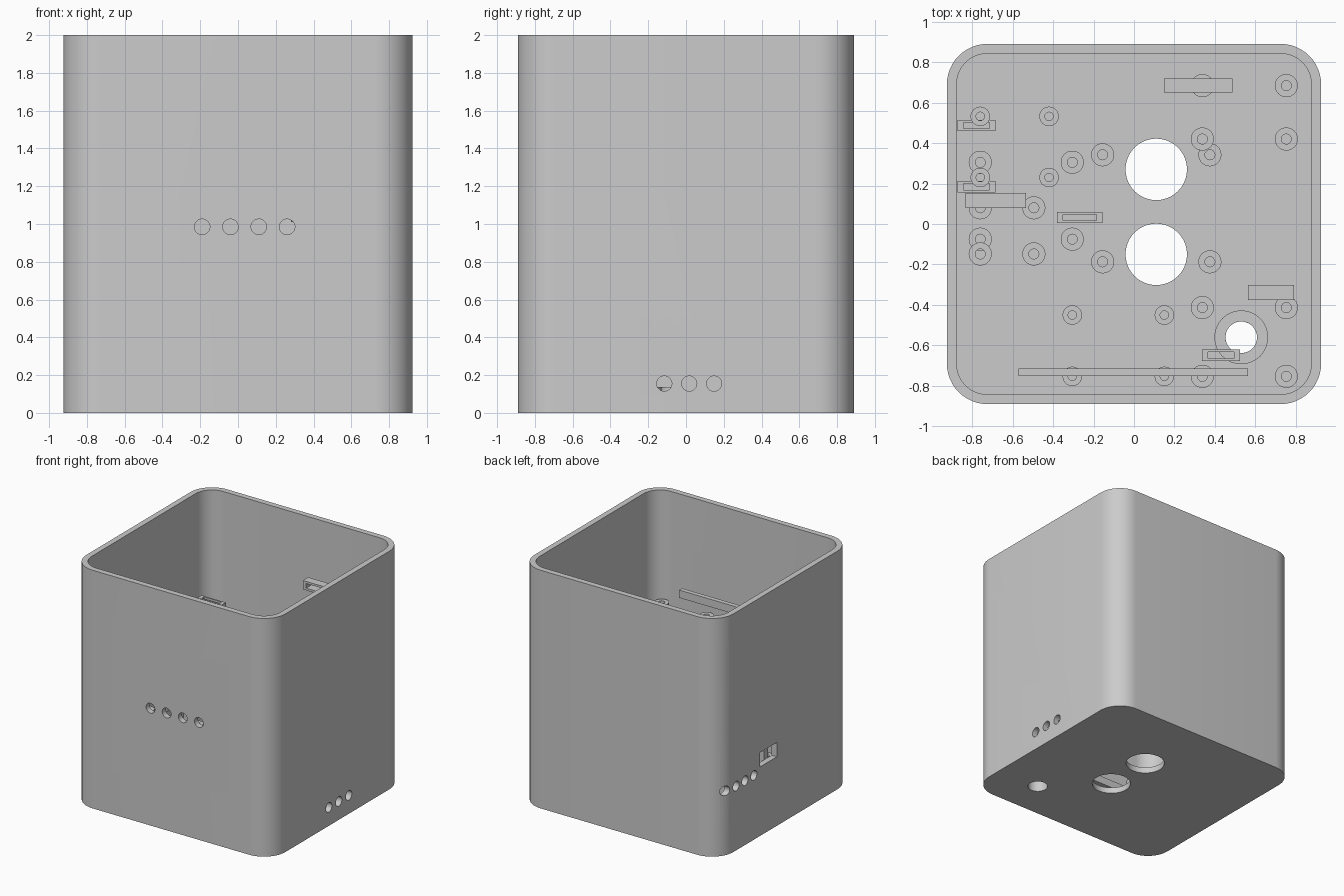
import bpy, bmesh, math
from mathutils import Matrix, Vector

if "Cube" in bpy.data.objects:
    bpy.data.objects.remove(bpy.data.objects["Cube"], do_unlink=True)

GREY = bpy.data.materials.new("plain grey")
GREY.use_nodes = True
COLOUR = (0.6, 0.6, 0.6, 1)
GREY.diffuse_color = COLOUR
GREY.node_tree.nodes["Principled BSDF"].inputs["Base Color"].default_value = COLOUR


def make(name, bm):
    bmesh.ops.recalc_face_normals(bm, faces=bm.faces)
    mesh = bpy.data.meshes.new(name)
    bm.to_mesh(mesh)
    bm.free()
    mesh.materials.append(GREY)
    ob = bpy.data.objects.new(name, mesh)
    bpy.context.collection.objects.link(ob)
    return ob


def smooth(ob):
    bpy.ops.object.select_all(action='DESELECT')
    ob.select_set(True)
    bpy.context.view_layer.objects.active = ob
    bpy.ops.object.shade_smooth_by_angle(angle=math.radians(30))


def rounded_prism(name, hx, hy, r, z0, z1, steps=12):
    bm = bmesh.new()
    ring = []
    for k, (sx, sy) in enumerate([(1, 1), (-1, 1), (-1, -1), (1, -1)]):
        for i in range(steps + 1):
            a = math.pi / 2 * (k + i / steps)
            ring.append(bm.verts.new((sx * (hx - r) + r * math.cos(a),
                                      sy * (hy - r) + r * math.sin(a), z0)))
    base = bm.faces.new(ring)
    up = bmesh.ops.extrude_face_region(bm, geom=[base])["geom"]
    bmesh.ops.translate(bm, vec=(0, 0, z1 - z0),
                        verts=[v for v in up if isinstance(v, bmesh.types.BMVert)])
    return make(name, bm)


def rod(name, centre, r, length, axis="Z"):
    turn = {"X": Matrix.Rotation(math.pi / 2, 4, 'Y'),
            "Y": Matrix.Rotation(math.pi / 2, 4, 'X'), "Z": Matrix()}[axis]
    bm = bmesh.new()
    bmesh.ops.create_cone(bm, cap_ends=True, segments=40, radius1=r, radius2=r,
                          depth=length, matrix=Matrix.Translation(centre) @ turn)
    return make(name, bm)


def box(name, low, high):
    low, high = Vector(low), Vector(high)
    bm = bmesh.new()
    bmesh.ops.create_cube(bm, size=1, matrix=Matrix.Translation((low + high) / 2)
                          @ Matrix.Diagonal((*(high - low), 1)))
    return make(name, bm)


def carve(ob, cutters):
    for c in cutters:
        m = ob.modifiers.new("cut", 'BOOLEAN')
        m.operation, m.solver, m.object = 'DIFFERENCE', 'EXACT', c
    graph = bpy.context.evaluated_depsgraph_get()
    mesh = bpy.data.meshes.new_from_object(ob.evaluated_get(graph))
    ob.modifiers.clear()
    ob.data = mesh
    for c in cutters:
        bpy.data.objects.remove(c, do_unlink=True)
    smooth(ob)


def tube(name, x, y, z0, z1, r, bore):
    bm = bmesh.new()
    n = 32
    rings = [[bm.verts.new((x + q * math.cos(2 * math.pi * i / n),
                            y + q * math.sin(2 * math.pi * i / n), z)) for i in range(n)]
             for q, z in [(r, z0), (r, z1), (bore, z1), (bore, z0)]]
    for a, b in zip(rings, rings[1:] + rings[:1]):
        for i in range(n):
            j = (i + 1) % n
            bm.faces.new((a[i], a[j], b[j], b[i]))
    ob = make(name, bm)
    smooth(ob)
    return ob


# Open-topped case with its openings
FLOOR = 0.05
case = rounded_prism("case", 0.925, 0.89, 0.2, 0, 2)
cuts = [rounded_prism("cavity", 0.877, 0.842, 0.152, FLOOR, 2.2)]
cuts += [rod("sensor_opening", (0.11, y, 0), 0.152, 0.4) for y in (0.27, -0.15)]
cuts.append(rod("cable_opening", (0.53, -0.56, 0), 0.078, 0.4))
cuts += [rod("front_hole", (-0.19 + 0.15 * i, -0.89, 0.985), 0.041, 0.3, "Y") for i in range(4)]
cuts += [rod("left_hole", (0.9, -0.115 + 0.132 * i, 0.155), 0.04, 0.2, "X") for i in range(3)]
cuts += [rod("right_hole", (-0.88, 0.42 + 0.118 * i, 0.54), 0.04, 0.3, "X") for i in range(4)]
cuts.append(box("port", (-1.1, 0.115, 0.58), (-0.86, 0.34, 0.7)))
carve(case, cuts)

# Raised ring round the cable opening
tube("cable_ring", 0.53, -0.56, FLOOR, 0.09, 0.133, 0.078)

# Four standoffs per circuit board: x pair, y pair, base height, radius
BOARDS = {
    "lower_right": ((-0.76, -0.305), (0.305, -0.075), FLOOR, 0.057),
    "sensor": ((-0.155, 0.375), (0.342, -0.187), FLOOR, 0.057),
    "middle_right": ((-0.76, -0.495), (0.08, -0.148), 0.45, 0.057),
    "back_right": ((-0.76, -0.42), (0.532, 0.23), 0.7, 0.048),
    "front_centre": ((-0.305, 0.15), (-0.45, -0.753), 0.81, 0.048),
    "back_left": ((0.338, 0.753), (0.684, 0.42), 1.01, 0.057),
    "front_left": ((0.338, 0.753), (-0.413, -0.753), 1.01, 0.057),
}
for board, (xs, ys, z, r) in BOARDS.items():
    for x in xs:
        for y in ys:
            tube(board + "_standoff", x, y, z, z + 0.088, r, r * 0.43)


# Tie loops: slotted upright or front to back
def loop(name, x0, x1, y0, y1, z0, z1, upright):
    body = box(name, (x0, y0, z0), (x1, y1, z1))
    e, m = 0.03, 0.013
    if upright:
        slot = box("slot", (x0 + e, y0 + m, z0 - 1), (x1 - e, y1 - m, z1 + 1))
    else:
        slot = box("slot", (x0 + e, y0 - 1, z0 + m + 0.005), (x1 - e, y1 + 1, z1 - m - 0.005))
    carve(body, [slot])


loop("right_back_loop", -0.872, -0.685, 0.46, 0.515, 0.55, 0.65, True)
loop("right_middle_loop", -0.872, -0.685, 0.155, 0.213, 0.55, 0.65, True)
loop("centre_loop", -0.38, -0.155, 0.005, 0.06, 1.42, 1.52, True)
loop("front_loop", 0.335, 0.525, -0.677, -0.62, 1.02, 1.12, True)
loop("back_loop", 0.148, 0.487, 0.65, 0.72, 1.485, 1.56, False)
loop("right_loop", -0.832, -0.535, 0.08, 0.153, 1.2, 1.27, False)
loop("left_loop", 0.563, 0.79, -0.375, -0.302, 1.2, 1.27, False)

# Long rails along the front
for z in (0.39, 1.2):
    box("front_rail", (-0.57, -0.752, z), (0.563, -0.714, z + 0.065))
